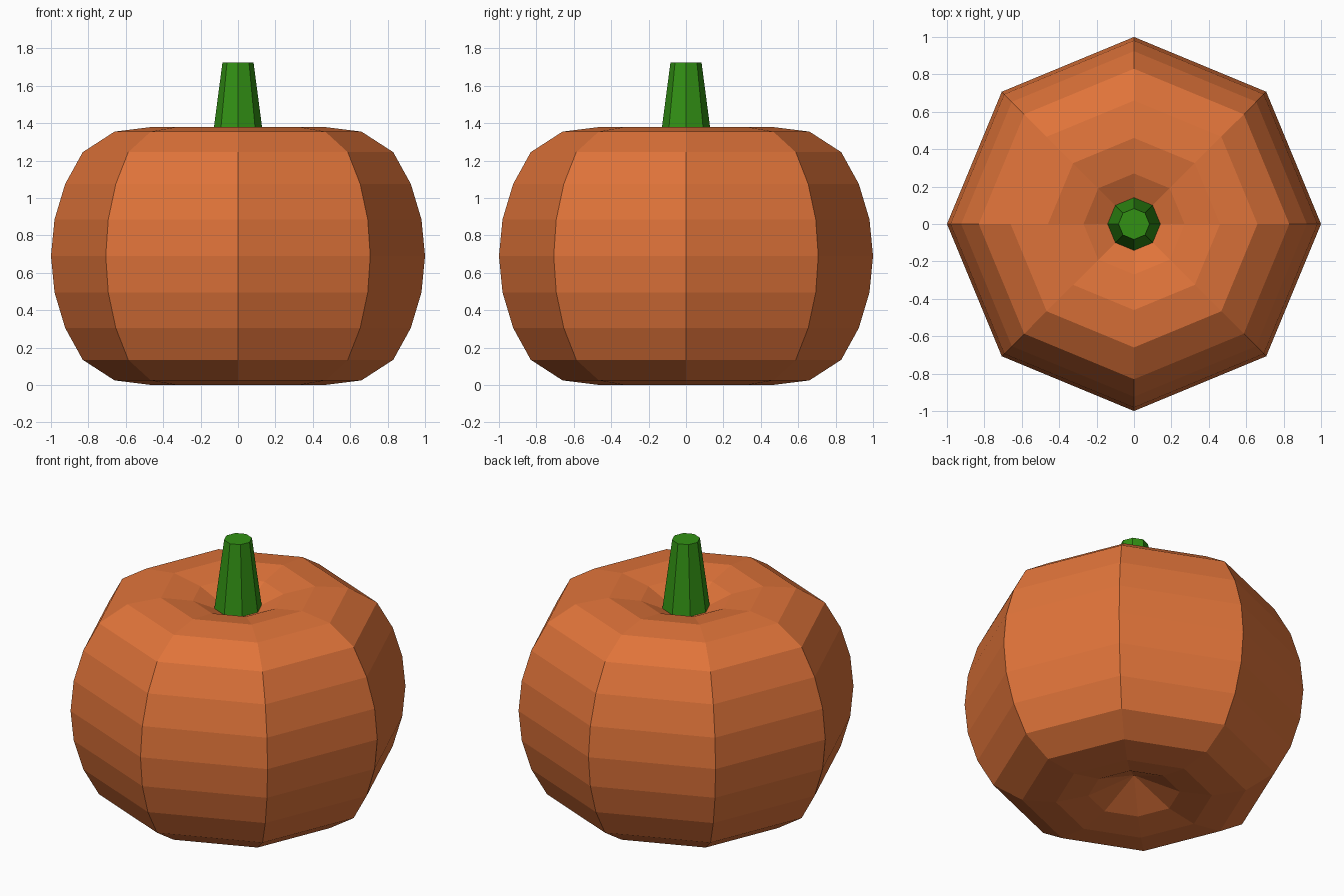
import bpy, bmesh, math

cube = bpy.data.objects.get("Cube")
if cube:
    bpy.data.objects.remove(cube, do_unlink=True)

SIDES = 8


def make_material(name, rgb):
    mat = bpy.data.materials.new(name)
    mat.use_nodes = True
    mat.diffuse_color = (*rgb, 1)
    mat.node_tree.nodes["Principled BSDF"].inputs["Base Color"].default_value = (*rgb, 1)
    return mat


def revolve(name, profile, mat):
    """Turn (radius, height) points around z; the first and last may be poles."""
    bm = bmesh.new()
    rings = []
    for r, z in profile:
        count = SIDES if r > 0 else 1
        rings.append([bm.verts.new((r * math.cos(math.tau * i / SIDES),
                                    r * math.sin(math.tau * i / SIDES), z))
                      for i in range(count)])
    for low, high in zip(rings, rings[1:]):
        for i in range(SIDES):
            j = (i + 1) % SIDES
            corners = [low[i % len(low)], low[j % len(low)],
                       high[j % len(high)], high[i % len(high)]]
            bm.faces.new(list(dict.fromkeys(corners)))
    # Flat caps where an end is not a pole
    for ring in (rings[0], rings[-1]):
        if len(ring) > 1:
            bm.faces.new(ring)
    bmesh.ops.recalc_face_normals(bm, faces=bm.faces)
    mesh = bpy.data.meshes.new(name)
    bm.to_mesh(mesh)
    bm.free()
    mesh.materials.append(mat)
    obj = bpy.data.objects.new(name, mesh)
    bpy.context.collection.objects.link(obj)
    return obj


orange = make_material("pumpkin orange", (0.745, 0.174, 0.042))
green = make_material("stem green", (0.032, 0.283, 0.007))

# Pumpkin body: upper half profile from dented pole to equator, mirrored below
MID = 0.69
upper = [(0, 0.53), (0.27, 0.655), (0.46, 0.69), (0.66, 0.665),
         (0.83, 0.555), (0.924, 0.385), (0.981, 0.195)]
profile = ([(r, MID - h) for r, h in upper] + [(1, MID)]
           + [(r, MID + h) for r, h in reversed(upper)])
revolve("pumpkin_body", profile, orange)

# Tapered stem standing in the top dent
revolve("stem", [(0.143, 1.27), (0.083, 1.725)], green)
